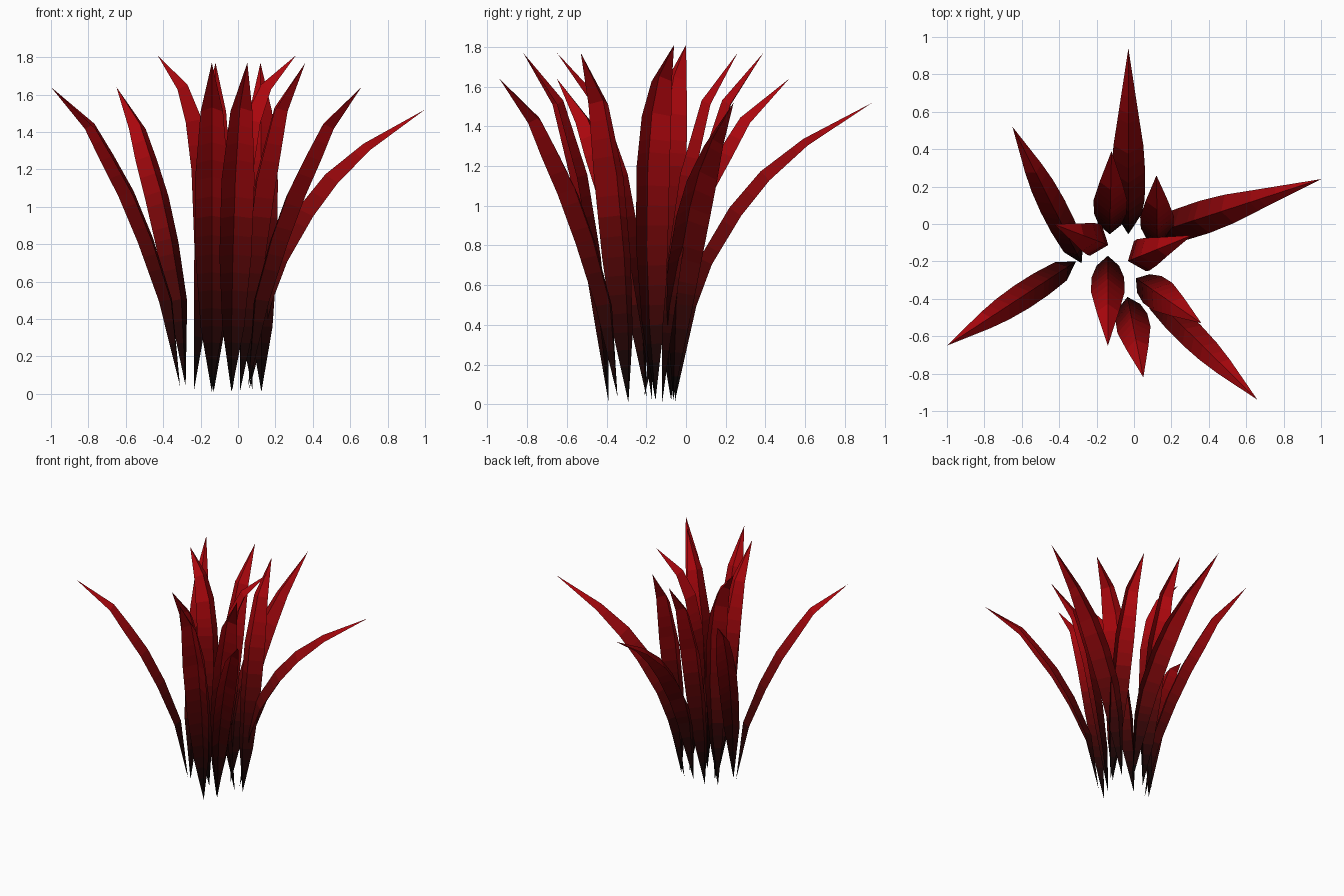
import bpy, bmesh
from mathutils import Vector

if "Cube" in bpy.data.objects:
    bpy.data.objects.remove(bpy.data.objects["Cube"])

# Blade profiles: (share of outward reach, height, half width)
UPRIGHT = [(0, .01, 0), (.06, .36, .06), (.17, .74, .087), (.33, 1.15, .09), (.58, 1.52, .06), (1, 1.77, 0)]
CURLED = [(.25, .02, 0), (.08, .4, .06), (0, .8, .087), (.05, 1.2, .09), (.2, 1.46, .08), (.45, 1.64, .055), (1, 1.81, 0)]
LEANING = [(0, .04, 0), (.09, .5, .058), (.24, .82, .07), (.39, 1.07, .072), (.54, 1.26, .065), (.68, 1.43, .05), (1, 1.64, 0)]
ARCHING = [(0, .02, 0), (.08, .5, .07), (.155, .72, .087), (.305, .97, .09), (.455, 1.15, .08), (.66, 1.32, .05), (1, 1.52, 0)]
FOLD = .4     # midrib / edge offset relative to half width
SUB = 4       # colour steps per bend

# Shared colour bands, dark root to red tip
BANDS = 20
mats = []
for i in range(BANDS):
    t = min(1, ((i + .5) / BANDS * 1.25)) ** 2.2
    m = bpy.data.materials.new(f"blade_red_{i}")
    m.diffuse_color = (.002 + .42 * t, .001 + .001 * t, .001 + .003 * t, 1)
    m.use_nodes = True
    m.node_tree.nodes["Principled BSDF"].inputs["Base Color"].default_value = m.diffuse_color
    mats.append(m)


def blade(name, base, tip, profile):
    """Folded leaf sheet whose midrib ridge faces the middle of the clump."""
    b, e = Vector((*base, 0)), Vector((*tip, 0))
    out = (e - b).normalized()
    side = Vector((-out.y, out.x, 0))
    key = [(b.lerp(e, u) + Vector((0, 0, z)), w) for u, z, w in profile]
    rings = []
    for i, (p, w) in enumerate(key):
        if w == 0:
            rings.append([p] * 3)
            continue
        tangent = (key[i + 1][0] - key[i - 1][0]).normalized()
        n = tangent.cross(side).normalized()
        if n.dot(out) > 0:
            n = -n
        d = n * w * FOLD
        rings.append([p + side * w - d, p + d, p - side * w - d])
    # Straight sub-steps between bends carry the colour gradient
    rows = []
    for r0, r1 in zip(rings, rings[1:]):
        for k in range(SUB):
            rows.append([a.lerp(c, k / SUB) for a, c in zip(r0, r1)])
    rows.append(rings[-1])
    bm = bmesh.new()
    vr = [[bm.verts.new(p) for p in r] for r in rows]
    for r0, r1 in zip(vr, vr[1:]):
        for j in range(2):
            f = bm.faces.new((r0[j], r0[j + 1], r1[j + 1], r1[j]))
            z = f.calc_center_median().z
            f.material_index = max(0, min(BANDS - 1, int(z / 1.8 * BANDS)))
    bmesh.ops.remove_doubles(bm, verts=bm.verts, dist=1e-4)
    me = bpy.data.meshes.new(name)
    bm.to_mesh(me)
    bm.free()
    for m in mats:
        me.materials.append(m)
    bpy.context.collection.objects.link(bpy.data.objects.new(name, me))


# Low arching outer blades
blade("arching_blade_back", (-.03, -.055), (-.03, .94), ARCHING)
blade("arching_blade_right", (.06, -.065), (1.0, .24), ARCHING)

# Leaning outer blades
blade("leaning_blade_back_left", (-.28, -.21), (-.65, .52), LEANING)
blade("leaning_blade_front_left", (-.31, -.2), (-1.0, -.65), LEANING)
blade("leaning_blade_front_right", (.055, -.345), (.66, -.94), LEANING)

# Upright inner blades
blade("upright_blade_back", (-.13, -.055), (-.12, .39), UPRIGHT)
blade("upright_blade_back_right", (.125, -.12), (.12, .26), UPRIGHT)
blade("upright_blade_front_left", (-.14, -.17), (-.14, -.65), UPRIGHT)
blade("upright_blade_front", (-.035, -.39), (.05, -.82), UPRIGHT)
blade("upright_blade_front_right", (.01, -.29), (.36, -.53), UPRIGHT)

# Upright blades with a curled tip
blade("curled_blade_right", (0, -.185), (.31, -.06), CURLED)
blade("curled_blade_left", (-.17, -.1), (-.43, 0), CURLED)
